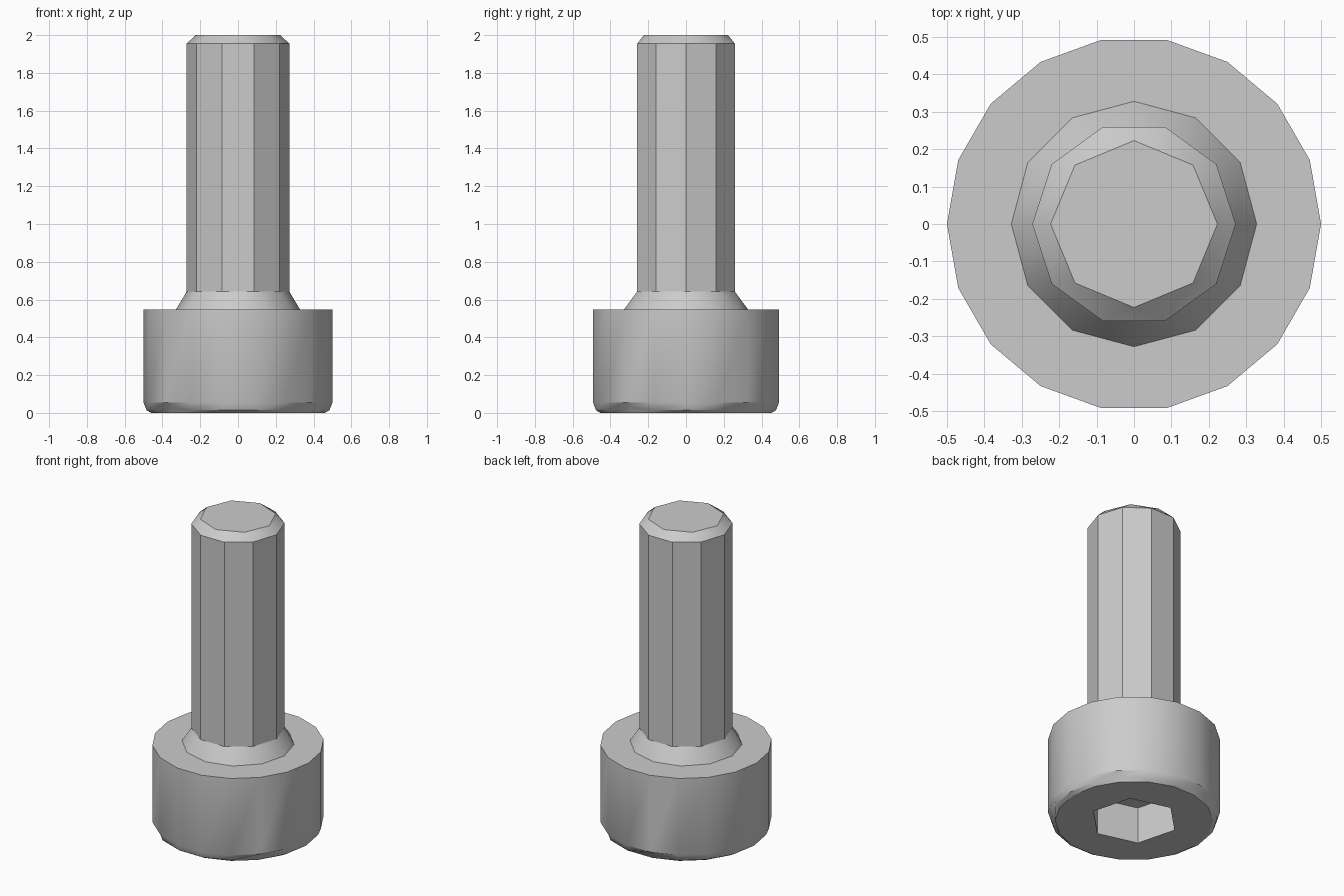
import bpy, bmesh, math

cube = bpy.data.objects.get("Cube")
if cube:
    bpy.data.objects.remove(cube)

# Single steel-grey material
steel = bpy.data.materials.new("steel_grey")
steel.use_nodes = True
GREY = (0.6, 0.6, 0.6, 1.0)
steel.diffuse_color = GREY
steel.node_tree.nodes["Principled BSDF"].inputs["Base Color"].default_value = GREY


def ring(bm, sides, radius, z, start=0.0):
    """Regular polygon of vertices, returned with its angles."""
    out = []
    for i in range(sides):
        a = math.radians(start) + math.tau * i / sides
        out.append((a, bm.verts.new((radius * math.cos(a), radius * math.sin(a), z))))
    return out


def bridge(bm, low, high):
    """Join two rings, with quads if the counts match, else a strip of triangles."""
    n, m = len(low), len(high)
    if n == m:
        for i in range(n):
            j = (i + 1) % n
            bm.faces.new((low[i][1], low[j][1], high[j][1], high[i][1]))
        return
    i = j = 0
    while i < n or j < m:
        next_low = low[(i + 1) % n][0] + math.tau * ((i + 1) // n)
        next_high = high[(j + 1) % m][0] + math.tau * ((j + 1) // m)
        a, b = low[i % n][1], high[j % m][1]
        if j >= m or (i < n and next_low <= next_high):
            bm.faces.new((a, low[(i + 1) % n][1], b))
            i += 1
        else:
            bm.faces.new((a, high[(j + 1) % m][1], b))
            j += 1


def cap(bm, loop):
    return bm.faces.new([v for _, v in loop])


def finish(bm, name, smooth_angle):
    """Shade smooth below the angle, but keep level faces crisp."""
    bmesh.ops.recalc_face_normals(bm, faces=bm.faces[:])
    bm.normal_update()
    for f in bm.faces:
        f.smooth = smooth_angle > 0 and abs(f.normal.z) < 0.99
    for e in bm.edges:
        level = any(abs(f.normal.z) > 0.99 for f in e.link_faces)
        if level or e.calc_face_angle(0.0) > math.radians(smooth_angle):
            e.smooth = False
    mesh = bpy.data.meshes.new(name)
    bm.to_mesh(mesh)
    bm.free()
    mesh.materials.append(steel)
    obj = bpy.data.objects.new(name, mesh)
    bpy.context.collection.objects.link(obj)


# Head: 18-sided drum with a rounded, nicked lower rim and a hex socket
bm = bmesh.new()
floor = ring(bm, 6, 0.26, 0.235, 45)
mouth = ring(bm, 6, 0.26, 0.0, 45)
bottom = ring(bm, 18, 0.46, 0.0)
round_mid = ring(bm, 18, 0.484, 0.014)
round_top = ring(bm, 18, 0.5, 0.055)
top = ring(bm, 18, 0.5, 0.548)
for k in (2, 5, 11, 16):
    v = round_mid[k][1]
    v.co.x *= 0.955
    v.co.y *= 0.955
    v.co.z = 0.03
cap(bm, floor)
for low, high in ((floor, mouth), (mouth, bottom), (bottom, round_mid),
                  (round_mid, round_top), (round_top, top)):
    bridge(bm, low, high)
cap(bm, top)
finish(bm, "screw_head", 35)

# Neck: flared collar between head and shank
bm = bmesh.new()
bridge(bm, ring(bm, 12, 0.328, 0.548), ring(bm, 10, 0.272, 0.642))
finish(bm, "neck_fillet", 50)

# Shank: flat-sided ten-sided rod
bm = bmesh.new()
bridge(bm, ring(bm, 10, 0.272, 0.642), ring(bm, 10, 0.272, 1.955))
finish(bm, "shank", 0)

# Tip: chamfer closing to an octagonal end
bm = bmesh.new()
end = ring(bm, 8, 0.223, 2.0)
bridge(bm, ring(bm, 10, 0.272, 1.955), end)
cap(bm, end)
finish(bm, "shank_tip", 50)
